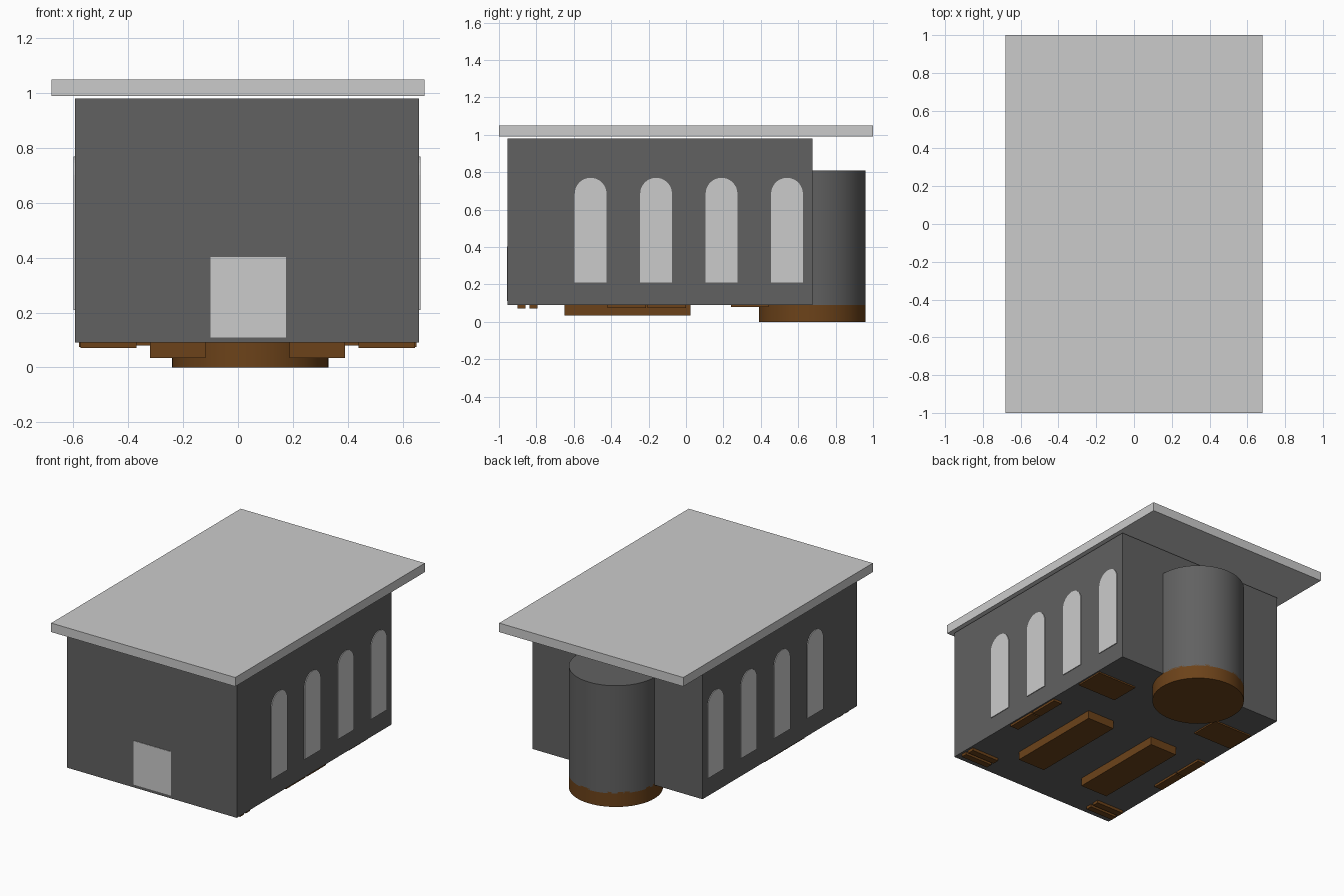
import bpy, bmesh
from math import sin, cos, pi

if "Cube" in bpy.data.objects:
    bpy.data.objects.remove(bpy.data.objects["Cube"])


def material(name, rgb):
    m = bpy.data.materials.new(name)
    m.diffuse_color = (*rgb, 1)
    m.use_nodes = True
    m.node_tree.nodes["Principled BSDF"].inputs["Base Color"].default_value = m.diffuse_color
    return m


STONE = material("dark_stone", (0.12, 0.12, 0.12))
WOOD = material("brown_wood", (0.15, 0.055, 0.01))
CX = 0.035  # symmetry axis of the building


def prism(name, base, offset, mat=None):
    """Extrude a flat outline along an offset vector."""
    bm = bmesh.new()
    face = bm.faces.new([bm.verts.new(p) for p in base])
    ext = bmesh.ops.extrude_face_region(bm, geom=[face], use_keep_orig=True)
    verts = [g for g in ext["geom"] if isinstance(g, bmesh.types.BMVert)]
    bmesh.ops.translate(bm, verts=verts, vec=offset)
    bmesh.ops.recalc_face_normals(bm, faces=bm.faces)
    mesh = bpy.data.meshes.new(name)
    bm.to_mesh(mesh)
    bm.free()
    ob = bpy.data.objects.new(name, mesh)
    bpy.context.collection.objects.link(ob)
    if mat:
        mesh.materials.append(mat)
    return ob


def box(name, x0, x1, y0, y1, z0, z1, mat=None):
    base = [(x0, y0, z0), (x1, y0, z0), (x1, y1, z0), (x0, y1, z0)]
    return prism(name, base, (0, 0, z1 - z0), mat)


def arc(cx, cy, r, a0, a1, n):
    return [(cx + r * cos(a0 + (a1 - a0) * i / n),
             cy + r * sin(a0 + (a1 - a0) * i / n)) for i in range(n + 1)]


def smooth(ob):
    bpy.ops.object.select_all(action="DESELECT")
    ob.select_set(True)
    bpy.context.view_layer.objects.active = ob
    bpy.ops.object.shade_smooth_by_angle()


# Main hall, flat roof slab and front door
box("hall_walls", -0.595, 0.66, -0.955, 0.675, 0.09, 0.98, STONE)
box("roof", -0.68, 0.68, -1, 1, 0.99, 1.05)
box("front_door", -0.1, 0.175, -0.958, -0.93, 0.11, 0.403)

# Half-round apse at the back, on a full round wooden platform
half = arc(0.045, 0.675, 0.285, 0, pi, 32)
smooth(prism("apse", [(x, y, 0.09) for x, y in half], (0, 0, 0.72), STONE))
disc = arc(0.045, 0.675, 0.285, 0, 2 * pi, 64)[:-1]
smooth(prism("apse_platform", [(x, y, 0) for x, y in disc], (0, 0, 0.1), WOOD))

# Arched windows along both long sides
for side, x in (("right", 0.64), ("left", -0.6)):
    for i in range(4):
        y = -0.51 + 0.35 * i
        outline = [(y - 0.085, 0.21), (y + 0.085, 0.21)] + arc(y, 0.685, 0.085, 0, pi, 16)
        prism(f"{side}_window_{i + 1}", [(x, a, b) for a, b in outline], (0.025, 0, 0))

# Wooden furniture bases showing under the floor: x range from the axis, y range, bottom z
bases = [
    ("pew_block", 0.153, 0.355, -0.65, 0.025, 0.035),
    ("side_bench_front", 0.555, 0.615, -0.42, -0.215, 0.075),
    ("side_bench_back", 0.555, 0.615, -0.205, 0.0, 0.075),
    ("corner_bench_outer", 0.405, 0.61, -0.9, -0.858, 0.071),
    ("corner_bench_inner", 0.405, 0.61, -0.838, -0.793, 0.071),
    ("rear_platform", 0.325, 0.615, 0.24, 0.44, 0.08),
]
for name, a, b, y0, y1, z in bases:
    box("right_" + name, CX + a, CX + b, y0, y1, z, 0.12, WOOD)
    box("left_" + name, CX - b, CX - a, y0, y1, z, 0.12, WOOD)
